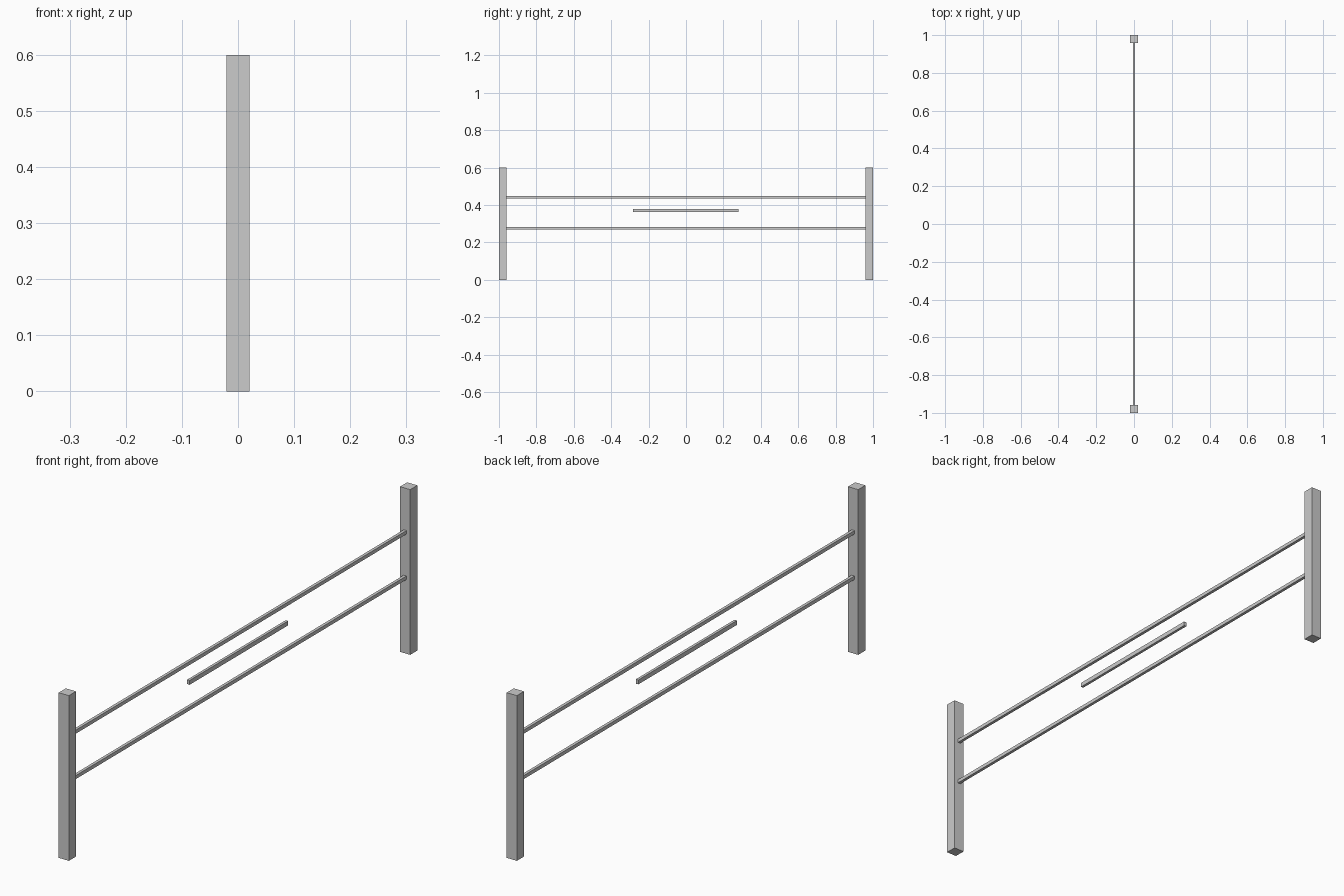
import bpy

if "Cube" in bpy.data.objects:
    bpy.data.objects.remove(bpy.data.objects["Cube"])


def box(name, size, center):
    bpy.ops.mesh.primitive_cube_add(size=1, location=center)
    ob = bpy.context.object
    ob.name = name
    ob.scale = size
    bpy.ops.object.transform_apply(location=False, rotation=False, scale=True)
    return ob


POST = 0.041
HEIGHT = 0.6

# Square end posts
for name, side in (("front_post", -1), ("back_post", 1)):
    box(name, (POST, POST, HEIGHT), (0, side * (1 - POST / 2), HEIGHT / 2))

# Long thin rails spanning the gap between the posts
span = 2 - 2 * POST
for name, z in (("lower_rail", 0.276), ("upper_rail", 0.441)):
    box(name, (0.011, span, 0.013), (0, 0, z))

# Short floating bar in the middle
box("centre_bar", (0.01, 0.565, 0.016), (0, -0.002, 0.37))
